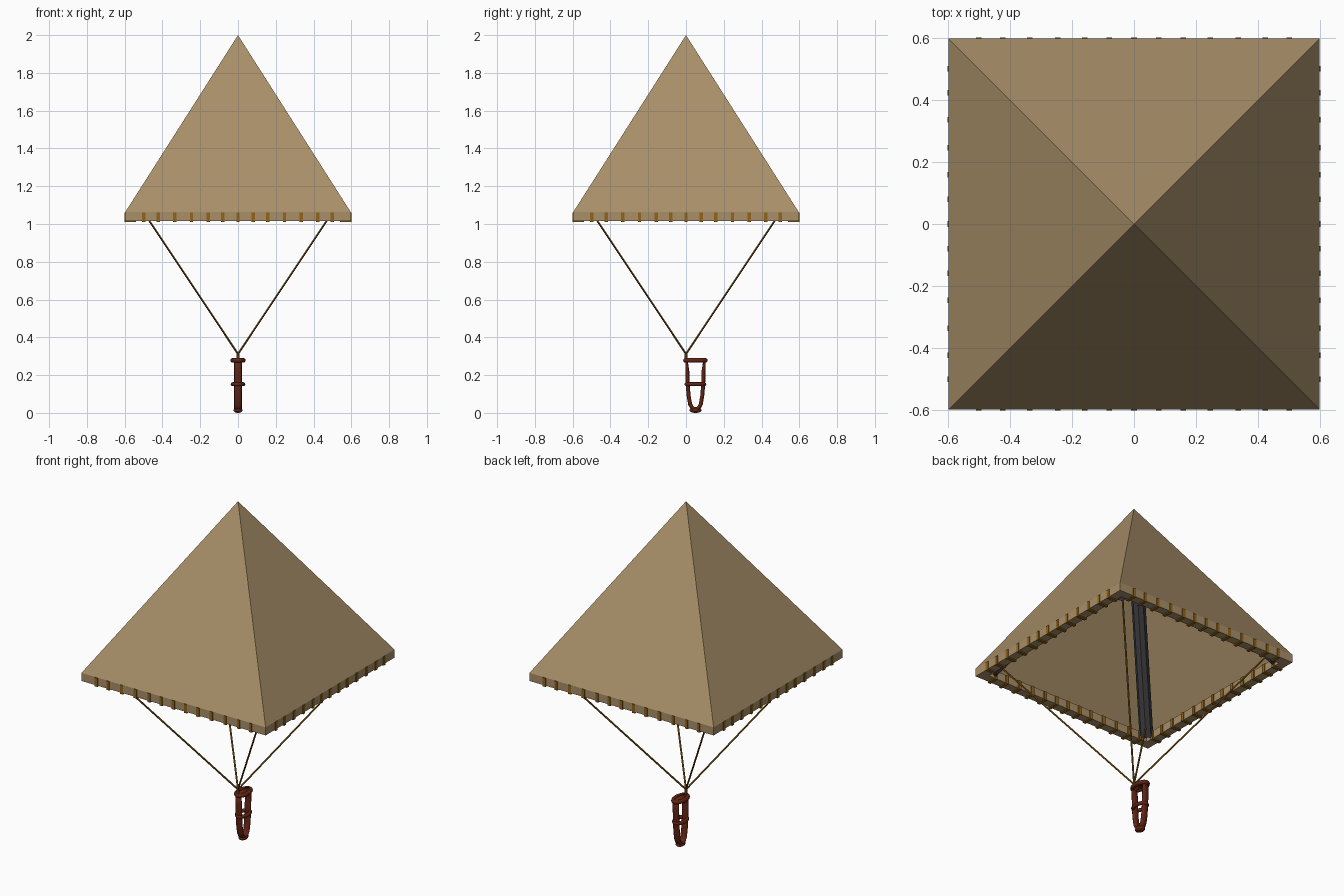
import bpy, bmesh, math
from mathutils import Vector, Matrix

if "Cube" in bpy.data.objects:
    bpy.data.objects.remove(bpy.data.objects["Cube"])


def material(name, r, g, b):
    lin = lambda c: ((c / 255 + 0.055) / 1.055) ** 2.4
    m = bpy.data.materials.new(name)
    m.diffuse_color = (lin(r), lin(g), lin(b), 1)
    m.use_nodes = True
    m.node_tree.nodes["Principled BSDF"].inputs["Base Color"].default_value = m.diffuse_color
    return m


LINEN = material("linen tan", 168, 143, 104)
CORD = material("cord gold", 145, 101, 26)
POLE = material("pole dark grey", 62, 60, 64)
LEATHER = material("leather red brown", 98, 36, 20)


def finish(name, bm, mat, smooth=False):
    me = bpy.data.meshes.new(name)
    bmesh.ops.recalc_face_normals(bm, faces=bm.faces)
    bm.to_mesh(me)
    bm.free()
    me.materials.append(mat)
    for p in me.polygons:
        p.use_smooth = smooth
    ob = bpy.data.objects.new(name, me)
    bpy.context.collection.objects.link(ob)
    return ob


def add_box(bm, lo, hi, turn):
    lo, hi = Vector(lo), Vector(hi)
    size = hi - lo
    bmesh.ops.create_cube(bm, size=1, matrix=turn @ Matrix.Translation((lo + hi) / 2)
                          @ Matrix.Diagonal((*size, 1)))


def add_rod(bm, a, b, radius, sides):
    a, b = Vector(a), Vector(b)
    d = b - a
    rot = d.to_track_quat('Z', 'Y').to_matrix().to_4x4()
    bmesh.ops.create_cone(bm, cap_ends=True, segments=sides, radius1=radius, radius2=radius,
                          depth=d.length, matrix=Matrix.Translation((a + b) / 2) @ rot)


def add_loop(bm, path, side, half_side, half_thick, sides=12):
    """Closed tube with an elliptical section; 'side' is the normal of the loop plane."""
    n = len(path)
    side = Vector(side)
    rings = []
    for i, p in enumerate(path):
        tangent = (path[(i + 1) % n] - path[i - 1]).normalized()
        out = tangent.cross(side)
        rings.append([bm.verts.new(p + side * half_side * math.cos(a) + out * half_thick * math.sin(a))
                      for a in (2 * math.pi * k / sides for k in range(sides))])
    for i in range(n):
        r, s = rings[i], rings[(i + 1) % n]
        for k in range(sides):
            j = (k + 1) % sides
            bm.faces.new((r[k], r[j], s[j], s[k]))


TURNS = [Matrix.Rotation(math.pi / 2 * k, 4, 'Z') for k in range(4)]
CORNERS = [(1, 1), (-1, 1), (-1, -1), (1, -1)]
H, BASE, LOW = 0.597, 1.063, 1.016

# cloth pyramid, open underneath
bm = bmesh.new()
apex = bm.verts.new((0, 0, 2))
rim = [bm.verts.new((x * H, y * H, BASE)) for x, y in CORNERS]
for i in range(4):
    bm.faces.new((rim[i], rim[(i + 1) % 4], apex))
finish("canopy", bm, LINEN)

# square frame, mitred at the corners
bm = bmesh.new()
profile = [(H, LOW), (H, BASE), (H - 0.05, BASE), (H - 0.05, LOW)]
loops = [[bm.verts.new((x * r, y * r, z)) for r, z in profile] for x, y in CORNERS]
for i in range(4):
    a, b = loops[i], loops[(i + 1) % 4]
    for k in range(4):
        j = (k + 1) % 4
        bm.faces.new((a[k], a[j], b[j], b[k]))
finish("base_frame", bm, LINEN)

# cord wraps around the frame
bm = bmesh.new()
for turn in TURNS:
    for x in (-0.5, -0.423, -0.335, -0.246, -0.158, -0.08, 0, 0.08, 0.158, 0.246, 0.335, 0.423, 0.5):
        add_box(bm, (x - 0.009, -0.601, 1.01), (x + 0.009, -0.541, 1.062), turn)
finish("frame_wraps", bm, CORD)

# corner poles under the cloth
bm = bmesh.new()
for x, y in CORNERS:
    add_rod(bm, (x * 0.535, y * 0.535, 1.04), (x * 0.025, y * 0.025, 1.85), 0.037, 8)
finish("corner_poles", bm, POLE)

# suspension ropes and their knot
KNOT = (0, 0, 0.312)
bm = bmesh.new()
for x, y in CORNERS:
    add_rod(bm, KNOT, (x * 0.515, y * 0.515, 1.085), 0.005, 8)
add_rod(bm, (0, 0, 0.28), (0, 0, 0.318), 0.007, 8)
finish("ropes", bm, CORD)

# harness: long hanging loop, with rounded bottom and nearly flat top
bm = bmesh.new()
outline = [(0.004, 0.28), (0.007, 0.22), (0.009, 0.15), (0.014, 0.09), (0.022, 0.045), (0.033, 0.025)]
half = [Vector((0, y, z)) for y, z in outline]
path = half + [Vector((0, 0.05, 0.02))] + [Vector((0, 0.1 - p.y, p.z)) for p in reversed(half)]
add_loop(bm, path, (1, 0, 0), 0.02, 0.0105)
finish("harness_loop", bm, LEATHER, True)

# harness: two horizontal rings
for name, z, ry, rx, thick in (("chest_ring", 0.278, 0.053, 0.028, 0.012), ("waist_ring", 0.152, 0.047, 0.028, 0.0105)):
    bm = bmesh.new()
    path = [Vector((rx * math.cos(a), 0.05 + ry * math.sin(a), z))
            for a in (2 * math.pi * k / 32 for k in range(32))]
    add_loop(bm, path, (0, 0, 1), thick, thick)
    finish(name, bm, LEATHER, True)

# bottom bulge of the loop reaching the ground
bm = bmesh.new()
bmesh.ops.create_uvsphere(bm, u_segments=16, v_segments=10, radius=1,
                          matrix=Matrix.Translation((0, 0.05, 0.014)) @ Matrix.Diagonal((0.024, 0.032, 0.014, 1)))
finish("seat_pad", bm, LEATHER, True)
